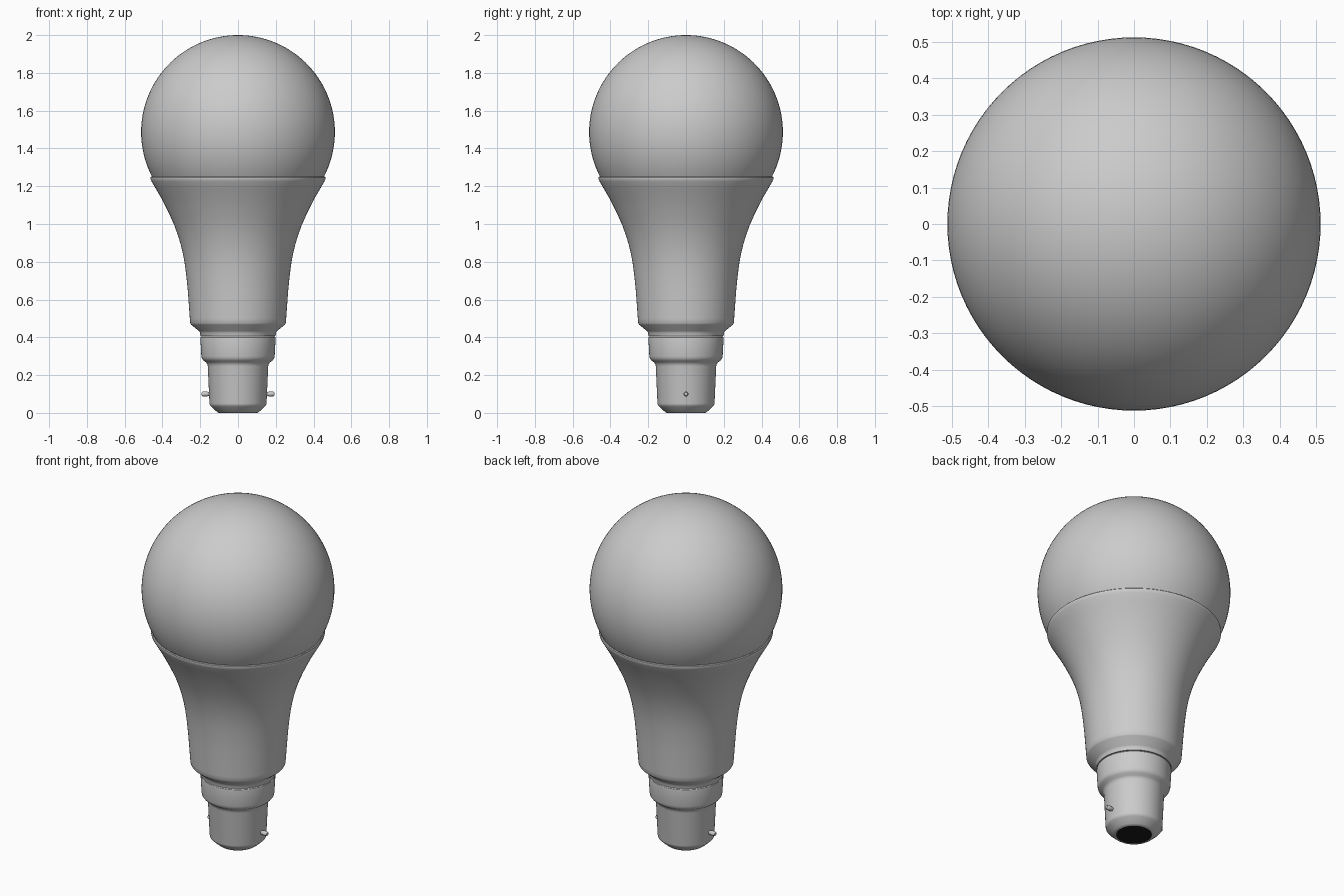
import bpy, bmesh, math
from mathutils import Matrix

if "Cube" in bpy.data.objects:
    bpy.data.objects.remove(bpy.data.objects["Cube"])

SEGMENTS = 96


def finish(name, bm, angle=30, colour=None):
    bmesh.ops.recalc_face_normals(bm, faces=bm.faces)
    mesh = bpy.data.meshes.new(name)
    bm.to_mesh(mesh)
    bm.free()
    obj = bpy.data.objects.new(name, mesh)
    bpy.context.collection.objects.link(obj)
    if colour:
        mat = bpy.data.materials.new(name + "_colour")
        mat.diffuse_color = colour
        mat.use_nodes = True
        mat.node_tree.nodes["Principled BSDF"].inputs["Base Color"].default_value = mat.diffuse_color
        mesh.materials.append(mat)
    bpy.ops.object.select_all(action='DESELECT')
    obj.select_set(True)
    bpy.context.view_layer.objects.active = obj
    bpy.ops.object.shade_smooth_by_angle(angle=math.radians(angle))
    return obj


def lathe(name, profile, matrix=None, segments=SEGMENTS, **kw):
    """Spin a (radius, height) profile around the z axis."""
    bm = bmesh.new()
    verts = [bm.verts.new((r, 0, z)) for r, z in profile]
    edges = [bm.edges.new(pair) for pair in zip(verts, verts[1:])]
    bmesh.ops.spin(bm, geom=verts + edges, cent=(0, 0, 0), axis=(0, 0, 1),
                   angle=2 * math.pi, steps=segments, use_duplicate=False)
    bmesh.ops.remove_doubles(bm, verts=bm.verts, dist=1e-5)
    if matrix:
        bmesh.ops.transform(bm, matrix=matrix, verts=bm.verts)
    return finish(name, bm, **kw)


# frosted globe, cut off at the seam with the housing
R, CZ = 0.513, 1.487
start = math.asin((1.25 - CZ) / R)
arc = [start + (math.pi / 2 - start) * i / 40 for i in range(41)]
lathe("globe", [(R * math.cos(a) if i < 40 else 0, CZ + R * math.sin(a))
                for i, a in enumerate(arc)])

# flared housing with a thin rounded rim and chamfered foot
lathe("housing", [
    (0.454, 1.249), (0.459, 1.251), (0.463, 1.247), (0.463, 1.238),
    (0.458, 1.226), (0.437, 1.19), (0.408, 1.14), (0.382, 1.09),
    (0.358, 1.04), (0.336, 0.99), (0.318, 0.94), (0.303, 0.89),
    (0.291, 0.84), (0.282, 0.79), (0.273, 0.72), (0.266, 0.65),
    (0.260, 0.57), (0.255, 0.50), (0.253, 0.475), (0.248, 0.467),
    (0.206, 0.433), (0.201, 0.425), (0.199, 0.407), (0.190, 0.407)])

# stepped bayonet cap
lathe("bayonet_cap", [
    (0.185, 0.409), (0.193, 0.406), (0.198, 0.400), (0.199, 0.392),
    (0.194, 0.300), (0.191, 0.287), (0.184, 0.278), (0.170, 0.268),
    (0.163, 0.260), (0.160, 0.247), (0.151, 0.050), (0.149, 0.041),
    (0.143, 0.034), (0.112, 0.006), (0.105, 0.001), (0.095, 0.0)])

# black contact insulator
lathe("contact_insulator", [(0, 0), (0.095, 0)], colour=(0.01, 0.01, 0.01, 1))

# locking pins on both sides
for side, sign in (("left", -1), ("right", 1)):
    turn = Matrix.Translation((0, 0, 0.1)) @ Matrix.Rotation(sign * math.pi / 2, 4, 'Y')
    lathe("locking_pin_" + side, [
        (0, 0.13), (0.011, 0.13), (0.011, 0.158), (0.013, 0.164),
        (0.013, 0.185), (0.009, 0.192), (0, 0.193)], turn, 20)
